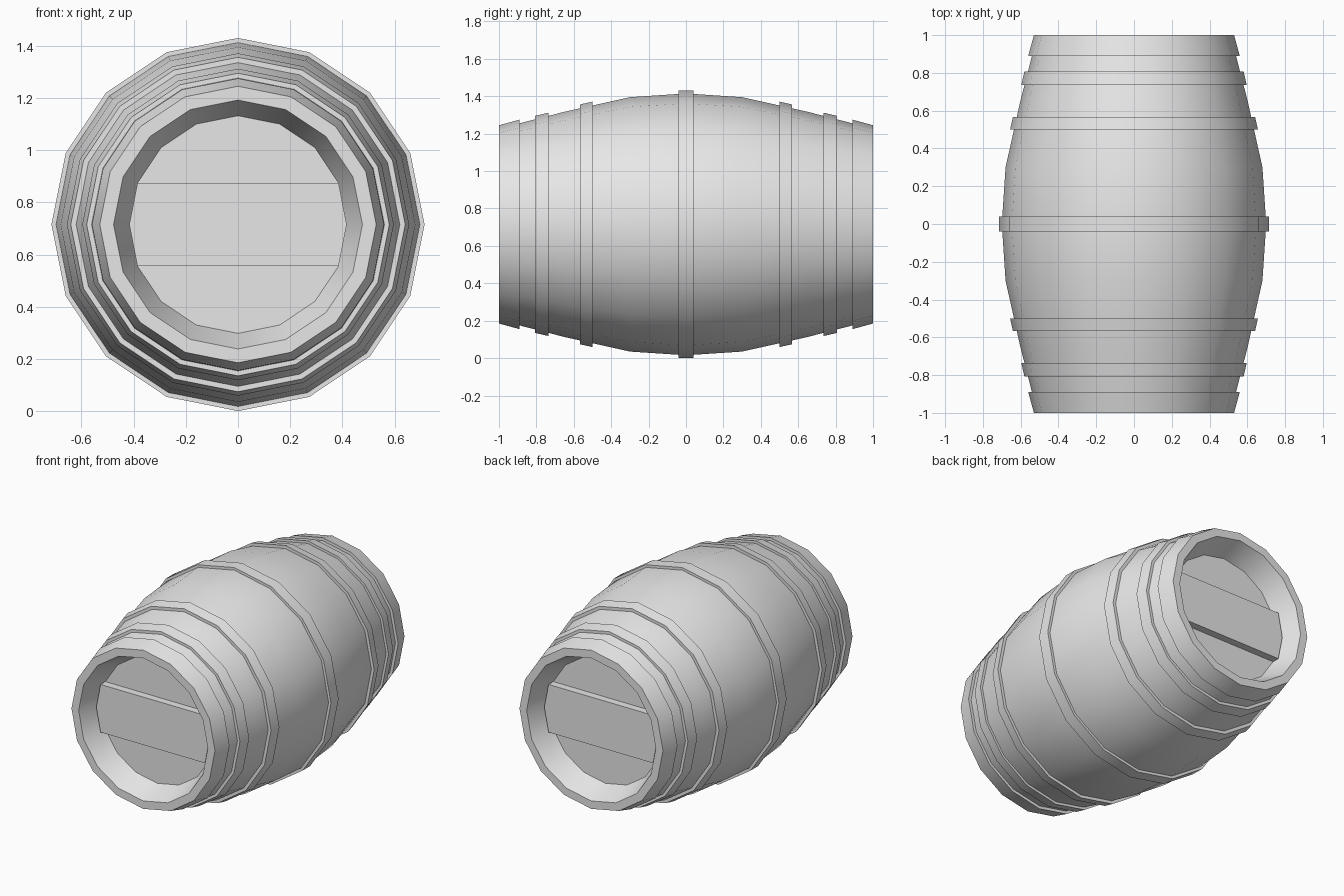
import bpy
import bmesh
from math import cos, sin, pi, radians

if "Cube" in bpy.data.objects:
    bpy.data.objects.remove(bpy.data.objects["Cube"], do_unlink=True)

SIDES = 16
AXIS_Z = 0.715      # height of the barrel's axis

grey = bpy.data.materials.new("plain grey")
grey.use_nodes = True
COLOUR = (0.8, 0.8, 0.8, 1)
grey.diffuse_color = COLOUR
grey.node_tree.nodes["Principled BSDF"].inputs["Base Color"].default_value = COLOUR


def finish(name, bm, smooth=True):
    bmesh.ops.recalc_face_normals(bm, faces=bm.faces)
    mesh = bpy.data.meshes.new(name)
    bm.to_mesh(mesh)
    bm.free()
    mesh.materials.append(grey)
    obj = bpy.data.objects.new(name, mesh)
    bpy.context.collection.objects.link(obj)
    obj.location.z = AXIS_Z
    if smooth:
        bpy.ops.object.select_all(action="DESELECT")
        obj.select_set(True)
        bpy.context.view_layer.objects.active = obj
        bpy.ops.object.shade_smooth_by_angle(angle=radians(32))
    return obj


def point(radius, y, step):
    a = 2 * pi * step / SIDES
    return (radius * cos(a), y, radius * sin(a))


def revolve(name, profile, closed):
    """Turn a (y, radius) profile around the y axis; open ends are capped."""
    bm = bmesh.new()
    rings = [[bm.verts.new(point(r, y, i)) for i in range(SIDES)] for y, r in profile]
    pairs = list(zip(rings, rings[1:]))
    if closed:
        pairs.append((rings[-1], rings[0]))
    else:
        bm.faces.new(rings[0])
        bm.faces.new(rings[-1])
    for a, b in pairs:
        for i in range(SIDES):
            j = (i + 1) % SIDES
            bm.faces.new((a[i], a[j], b[j], b[i]))
    return finish(name, bm)


# Barrel body: bulging staves, thick rim and recessed heads
half = [(0.85, 0.417), (1, 0.477), (1, 0.512), (0.65, 0.602), (0.3, 0.68)]
profile = [(-y, r) for y, r in half] + [(0, 0.7)] + half[::-1]
revolve("barrel_body", profile, False)

# Hoops: (inner y, outer y, radius at inner y, radius at outer y)
hoops = {
    "end_hoop": (0.89, 1, 0.56, 0.53),
    "quarter_hoop": (0.735, 0.808, 0.597, 0.58),
    "bilge_hoop": (0.5, 0.567, 0.656, 0.641),
}
for side, s in (("front", -1), ("back", 1)):
    for name, (y0, y1, r0, r1) in hoops.items():
        revolve(f"{side}_{name}", [(s * y0, r0), (s * y1, r1),
                                   (s * y1, r1 - 0.03), (s * y0, r0 - 0.03)], True)
revolve("middle_hoop", [(-0.04, 0.715), (0.04, 0.715), (0.04, 0.68), (-0.04, 0.68)], True)

# Raised cross plank on each head
for side, s in (("front", -1), ("back", 1)):
    bm = bmesh.new()
    layers = [[bm.verts.new(point(0.417, s * y, i)) for i in (-1, 0, 1, 7, 8, 9)]
              for y in (0.84, 0.9)]
    for layer in layers:
        bm.faces.new(layer)
    for i in range(6):
        j = (i + 1) % 6
        bm.faces.new((layers[0][i], layers[0][j], layers[1][j], layers[1][i]))
    finish(f"{side}_head_plank", bm, smooth=False)
